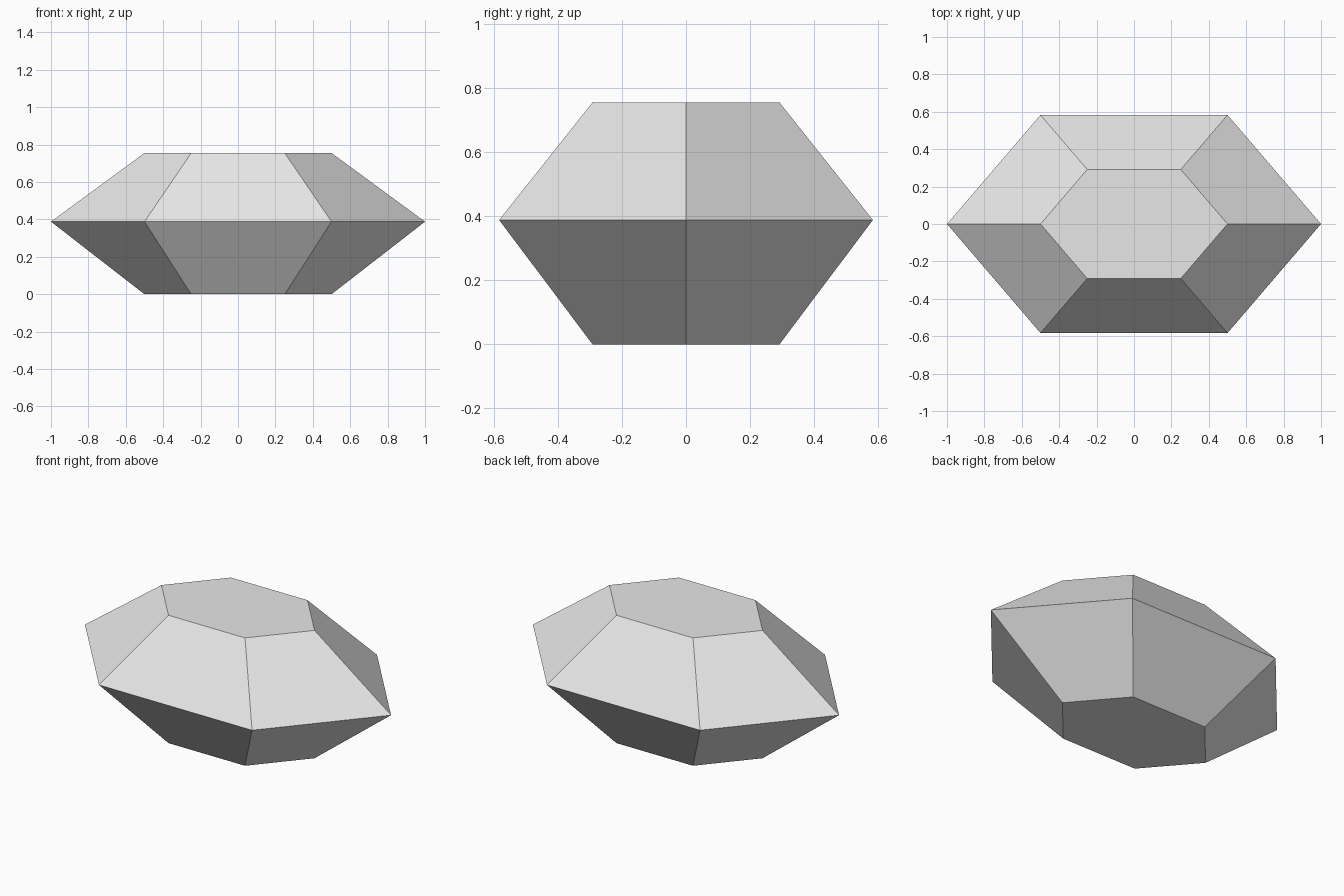
import bpy
import bmesh
from math import cos, sin, pi

cube = bpy.data.objects.get("Cube")
if cube:
    bpy.data.objects.remove(cube, do_unlink=True)

SIDES = 6
Y_SCALE = 0.583 / sin(pi / 3)  # flattens the hexagon front to back

# Plain light grey
grey = bpy.data.materials.new("light_grey")
grey.use_nodes = True
colour = (0.8, 0.8, 0.8, 1)
grey.diffuse_color = colour
grey.node_tree.nodes["Principled BSDF"].inputs["Base Color"].default_value = colour


def hexagon(bm, radius, z):
    angles = [2 * pi * i / SIDES for i in range(SIDES)]
    return [bm.verts.new((radius * cos(a), radius * Y_SCALE * sin(a), z)) for a in angles]


# Faceted gem: flat bottom, wide girdle, flat top
bm = bmesh.new()
rings = [hexagon(bm, r, z) for r, z in ((0.5, 0), (1, 0.388), (0.5, 0.755))]
for low, high in zip(rings, rings[1:]):
    for i in range(SIDES):
        j = (i + 1) % SIDES
        bm.faces.new((low[i], low[j], high[j], high[i]))
bm.faces.new(rings[0][::-1])
bm.faces.new(rings[-1])
bmesh.ops.recalc_face_normals(bm, faces=bm.faces[:])

mesh = bpy.data.meshes.new("faceted_gem")
bm.to_mesh(mesh)
bm.free()
mesh.materials.append(grey)
gem = bpy.data.objects.new("faceted_gem", mesh)
bpy.context.collection.objects.link(gem)
